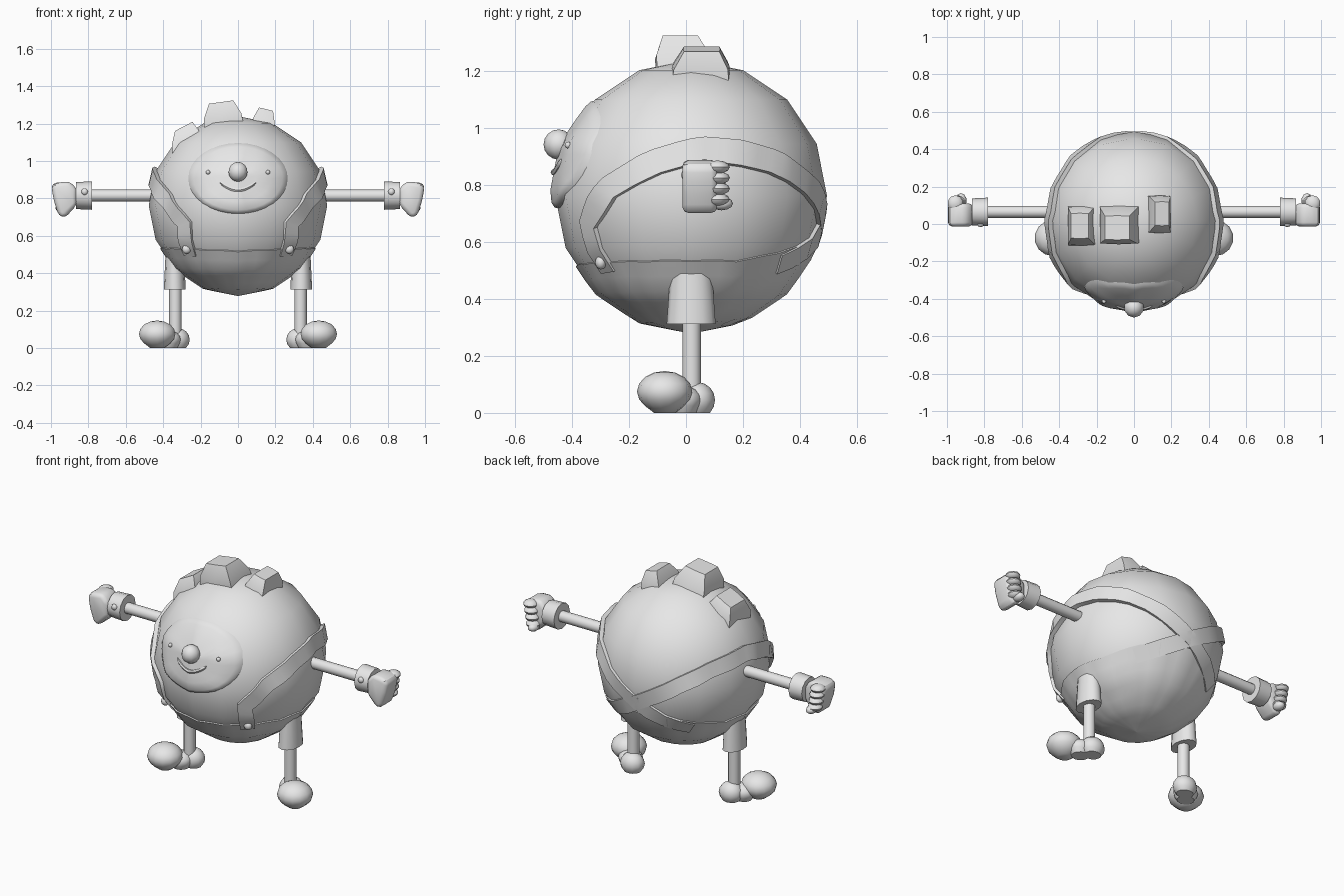
import bpy, bmesh
from math import pi, sin, cos
from mathutils import Vector as V, Matrix as M
from mathutils.bvhtree import BVHTree

cube = bpy.data.objects.get("Cube")
if cube:
    bpy.data.objects.remove(cube, do_unlink=True)

grey = bpy.data.materials.new("plain grey")
grey.use_nodes = True
grey.diffuse_color = (0.8, 0.8, 0.8, 1)
grey.node_tree.nodes["Principled BSDF"].inputs["Base Color"].default_value = (0.8, 0.8, 0.8, 1)

CENTRE = V((0, 0.018, 0.762))
RADIUS = 0.477


def make(name, bm, pair=False, angle=0.8):
    """Turn a bmesh into an object; a pair also gets its mirrored twin."""
    for side in (["left_", "right_"] if pair else [""]):
        if side == "right_":
            bmesh.ops.scale(bm, vec=(-1, 1, 1), verts=bm.verts)
            bmesh.ops.reverse_faces(bm, faces=bm.faces)
        me = bpy.data.meshes.new(side + name)
        bm.to_mesh(me)
        me.materials.append(grey)
        me.shade_smooth()
        me.set_sharp_from_angle(angle=angle)
        bpy.context.collection.objects.link(bpy.data.objects.new(side + name, me))
    bm.free()


def ball(bm, pos, size, seg=12, rings=8):
    m = M.Translation(pos) @ M.Diagonal((*size, 1))
    return bmesh.ops.create_uvsphere(bm, u_segments=seg, v_segments=rings, radius=1, matrix=m)["verts"]


def tube(bm, a, b, r1, r2, seg=12, squash=1):
    a, b = V(a), V(b)
    turn = (b - a).to_track_quat("Z", "Y").to_matrix().to_4x4()
    m = M.Translation((a + b) / 2) @ turn @ M.Diagonal((squash, 1, 1, 1))
    bmesh.ops.create_cone(bm, cap_ends=True, segments=seg, radius1=r1, radius2=r2,
                          depth=(b - a).length, matrix=m)


def loft(rows, wrap=True, caps=False):
    """Skin a list of equal point rows."""
    bm = bmesh.new()
    vs = [[bm.verts.new(p) for p in row] for row in rows]
    n = len(vs[0])
    for a, b in zip(vs, vs[1:]):
        for i in range(n if wrap else n - 1):
            j = (i + 1) % n
            bm.faces.new((a[i], a[j], b[j], b[i]))
    if caps:
        bm.faces.new(vs[0])
        bm.faces.new(vs[-1])
    bmesh.ops.remove_doubles(bm, verts=bm.verts, dist=1e-5)
    bmesh.ops.recalc_face_normals(bm, faces=bm.faces)
    return bm


def face_out(bm):
    bm.normal_update()
    for f in bm.faces:
        if f.normal.dot(f.calc_center_median() - CENTRE) < 0:
            f.normal_flip()


# Round body
bm = bmesh.new()
ball(bm, CENTRE, (RADIUS,) * 3, 16, 8)
tree = BVHTree.FromBMesh(bm)
make("body", bm)


def skin(p, off):
    """Point above the body in the direction of p."""
    d = (V(p) - CENTRE).normalized()
    return tree.ray_cast(CENTRE, d)[0] + d * off


def front(x, z, off):
    """Point on the front of the body, lifted by off."""
    return tree.ray_cast(V((x, -2, z)), V((0, 1, 0)))[0] - V((0, off, 0))


# Trousers: shell whose top edge rises at the back
rows = []
for k in range(10):
    row = []
    for i in range(48):
        a = 2 * pi * i / 48
        back = max(0, sin(a) - 0.35) / 0.65
        top = 0.5 + 0.02 * abs(cos(a)) + 0.1 * back ** 1.5
        h = (top - CENTRE.z) / RADIUS
        polar = pi - (pi - (pi / 2 - h)) * min(k, 8) / 8
        if k == 0:
            polar = pi - 0.001
        d = V((sin(polar) * cos(a), sin(polar) * sin(a), cos(polar)))
        row.append(skin(CENTRE + d, -0.01 if k == 9 else 0.007))
    rows.append(row)
bm = loft(rows)
face_out(bm)
make("trousers", bm)

# Straps: button, over the shoulder, crossing at the back
path = [V(p) for p in ((0.28, -0.3, 0.47), (0.29, -0.35, 0.66), (0.38, -0.27, 0.79),
                       (0.44, -0.1, 0.88), (0.45, 0.07, 0.925), (0.37, 0.3, 0.885),
                       (0.25, 0.42, 0.81), (0, 0.49, 0.66), (-0.28, 0.34, 0.51))]
pts = [a.lerp(b, t / 4) for a, b in zip(path, path[1:]) for t in range(4)] + [path[-1]]
rows = []
for i, p in enumerate(pts):
    along = pts[min(i + 2, len(pts) - 1)] - pts[max(i - 2, 0)]
    side = along.cross(p - CENTRE).normalized() * 0.043
    lift = 0.014 + 0.012 * sin(pi * min(1, i / 28))
    rows.append([skin(p - side, -0.01), skin(p - side, lift),
                 skin(p + side, lift), skin(p + side, -0.01)])
make("strap", loft(rows, caps=True), pair=True)

bm = bmesh.new()
ball(bm, skin((0.285, -0.31, 0.52), 0.015), (0.025, 0.02, 0.025), 10, 6)
make("strap_button", bm, pair=True)

# Face plate
rows = []
for r, off in ((0.001, 0.022), (0.35, 0.022), (0.65, 0.021), (0.88, 0.018), (0.97, 0.01), (1, -0.01)):
    rows.append([front(0.27 * r * cos(2 * pi * i / 32), 0.907 + 0.192 * r * sin(2 * pi * i / 32), off)
                 for i in range(32)])
bm = loft(rows)
face_out(bm)
make("face", bm)

bm = bmesh.new()
ball(bm, (0, -0.447, 0.942), (0.053,) * 3, 10, 8)
make("nose", bm)

bm = bmesh.new()
ball(bm, front(0.16, 0.94, 0.022), (0.012,) * 3, 8, 6)
make("eye", bm, pair=True)

# Smiling mouth
rows = []
for i in range(17):
    t = i / 8 - 1
    c = front(0.095 * t, 0.845 + 0.04 * t * t, 0.022)
    r = 0.011 if abs(t) < 1 else 0.007
    rows.append([c + V((0, r * cos(k * pi / 3), r * sin(k * pi / 3))) for k in range(6)])
make("mouth", loft(rows, caps=True))

# Three tufts of hair: tapered blocks leaning out from the head
for name, base, tip, wide, deep in (
        ("right_tuft", (-0.275, -0.01, 1.08), (-0.29, -0.01, 1.185), 0.075, 0.105),
        ("middle_tuft", (-0.075, 0.0, 1.18), (-0.09, -0.02, 1.315), 0.105, 0.1),
        ("left_tuft", (0.13, 0.05, 1.17), (0.15, 0.055, 1.277), 0.06, 0.1)):
    rows = []
    slope = (V(base) - CENTRE).normalized()
    for t, s in ((0, 1), (0.45, 0.95), (1, 0.62)):
        c = V(base).lerp(V(tip), t)
        rows.append([c + V((u * wide * s, v * deep * s, -slope.x * u * wide * s * 0.8))
                     for u, v in ((-1, -1), (0, -1.05), (1, -1), (1, 1), (0, 1.05), (-1, 1))])
    make(name, loft(rows, caps=True), angle=0.6)

# Arms and cuffs
bm = bmesh.new()
tube(bm, (0.42, 0.065, 0.815), (0.8, 0.065, 0.815), 0.032, 0.032)
make("arm", bm, pair=True)

bm = bmesh.new()
tube(bm, (0.78, 0.065, 0.815), (0.865, 0.065, 0.815), 0.076, 0.072)
make("cuff", bm, pair=True)

bm = bmesh.new()
ball(bm, (0.82, -0.003, 0.835), (0.018, 0.014, 0.018), 8, 6)
make("cuff_button", bm, pair=True)

# Fists: bevelled palm, four curled fingers and a thumb
outline = ((0.86, 0.85), (0.9, 0.89), (0.965, 0.885), (0.998, 0.865),
           (0.985, 0.79), (0.96, 0.71), (0.925, 0.695), (0.862, 0.765))
bm = loft([[(x, y, z) for x, z in outline] for y in (-0.013, 0.11)], caps=True)
bmesh.ops.bevel(bm, geom=bm.edges[:], offset=0.022, segments=2, affect="EDGES", profile=0.5)
make("palm", bm, pair=True, angle=1)

bm = bmesh.new()
for i in range(4):
    ball(bm, (0.955 - 0.006 * i, 0.11, 0.863 - 0.038 * i), (0.042, 0.044, 0.023), 10, 6)
make("fingers", bm, pair=True)

bm = bmesh.new()
ball(bm, (0.925, 0.125, 0.735), (0.03, 0.04, 0.024), 10, 6)
make("thumb", bm, pair=True)

# Trouser legs and shins
bm = bmesh.new()
tube(bm, (0.338, 0.018, 0.54), (0.338, 0.018, 0.312), 0.07, 0.086, 12, 0.68)
make("trouser_leg", bm, pair=True)

bm = bmesh.new()
tube(bm, (0.335, 0.02, 0.36), (0.335, 0.02, 0.07), 0.033, 0.033)
make("shin", bm, pair=True)

# Shoes: big round toe turned outwards and a smaller heel, flat soles
bm = bmesh.new()
ball(bm, (0.432, -0.075, 0.075), (0.1, 0.097, 0.072), 14, 8)
ball(bm, (0.328, 0.04, 0.045), (0.07, 0.062, 0.063), 12, 8)
ball(bm, (0.375, -0.01, 0.045), (0.07, 0.065, 0.05), 12, 8)
for v in bm.verts:
    if v.co.z < 0.012:
        v.co.z = 0
make("shoe", bm, pair=True)
